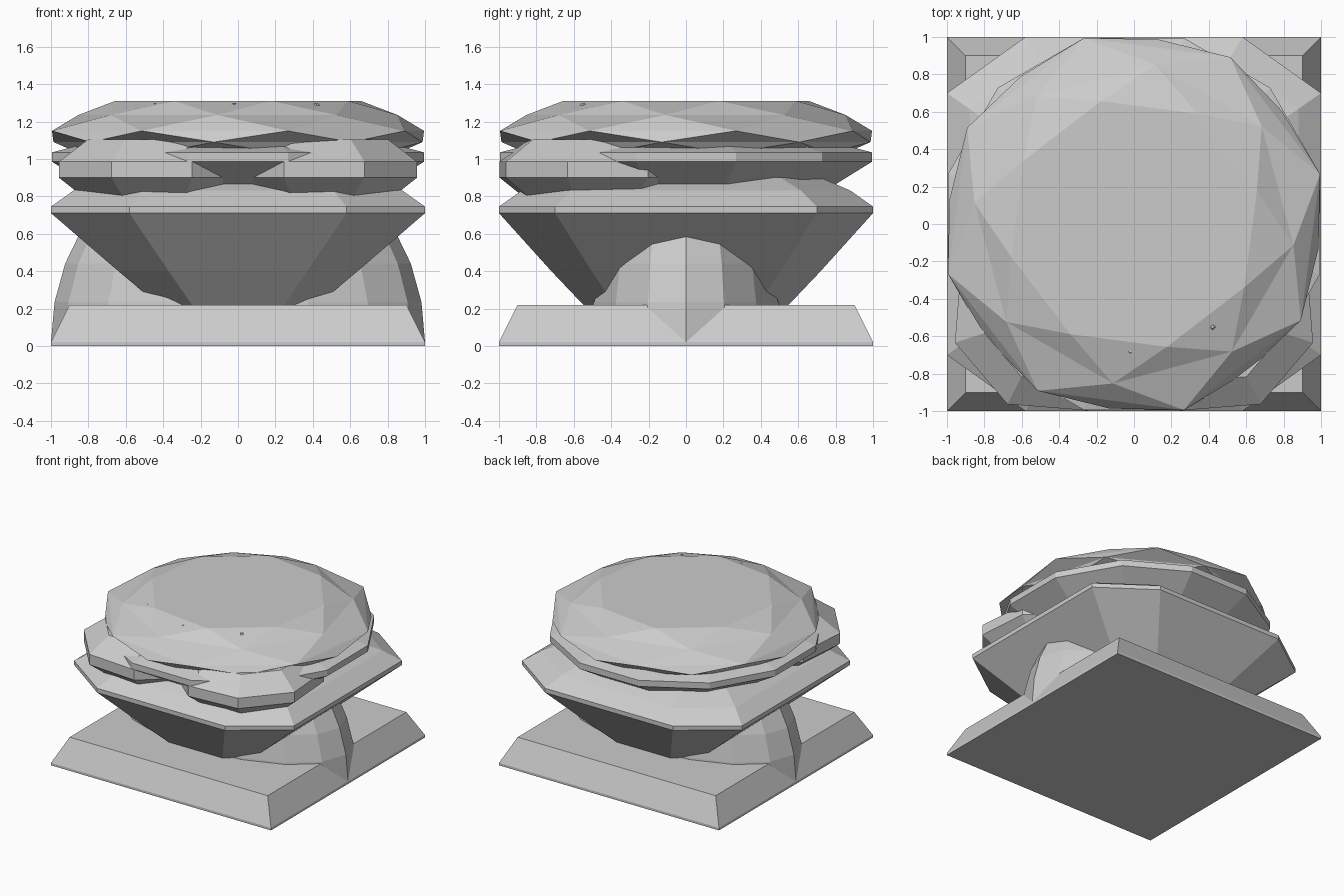
import bpy, bmesh
from math import sin, cos, pi, radians

if "Cube" in bpy.data.objects:
    bpy.data.objects.remove(bpy.data.objects["Cube"])


def loft(name, rings):
    """Capped solid through rings of equal vertex count."""
    bm = bmesh.new()
    loops = [[bm.verts.new(p) for p in r] for r in rings]
    n = len(rings[0])
    for a, b in zip(loops, loops[1:]):
        for i in range(n):
            j = (i + 1) % n
            bm.faces.new((a[i], a[j], b[j], b[i]))
    bm.faces.new(loops[0][::-1])
    bm.faces.new(loops[-1])
    return finish(name, bm)


def finish(name, bm):
    bmesh.ops.recalc_face_normals(bm, faces=bm.faces)
    me = bpy.data.meshes.new(name)
    bm.to_mesh(me)
    bm.free()
    ob = bpy.data.objects.new(name, me)
    bpy.context.collection.objects.link(ob)
    return ob


def ring(n, rx, z, start=0, c=(0, 0), ry=None, flip=1):
    ry = rx if ry is None else ry
    return [(flip * (c[0] + rx * cos(radians(start) + 2 * pi * i / n)),
             c[1] + ry * sin(radians(start) + 2 * pi * i / n), z) for i in range(n)]


# Square bevelled base
def square(h, z):
    return [(-h, -h, z), (h, -h, z), (h, h, z), (-h, h, z)]


loft("base", [square(1, 0), square(1, .02), square(.9, .22)])

# Narrow faceted dome standing across the base
loft("support_dome", [ring(16, cos(a), .02 + 1.1 * sin(a), ry=.54 * cos(a))
                      for a in [radians(11.25 * k) for k in range(7)]])

# Eight-sided lower bun
octagon = [(-.58, -1), (.58, -1), (1, -.7), (1, .7),
           (.58, 1), (-.58, 1), (-1, .7), (-1, -.7)]
steps = [(.40, .53, .2), (.64, .72, .4), (1, 1, .71), (1, 1, .745),
         (.88, .88, .83), (.72, .72, .9)]
loft("lower_bun", [[(x * sx, y * sy, z) for x, y in octagon] for sx, sy, z in steps])

# Thin disc with a sloped underside
loft("filling_disc", [ring(12, r, z, 15) for r, z in
                      [(.72, .80), (1.03, .985), (1.03, 1.035), (.85, 1.08)]])

# Two octagonal slices at the front, mirrored
for side, f in (("right", 1), ("left", -1)):
    loft("slice_" + side, [ring(8, r, z, -18, (.42, -.46), flip=f) for r, z in
                           [(.42, .79), (.565, .9), (.565, .985), (.40, 1.105)]])

# Gem-cut top bun: staggered octagonal rings joined by triangles
bm = bmesh.new()
levels = [(.88, 1.03, 15), (.995, 1.09, 37.5), (1.03, 1.15, 15),
          (.86, 1.235, 37.5), (.68, 1.31, 15)]
loops = [[bm.verts.new(p) for p in ring(8, r, z, s)] for r, z, s in levels]
for a, b, k in zip(loops, loops[1:], range(4)):
    for i in range(8):
        j = (i + 1) % 8
        if k % 2 == 0:
            bm.faces.new((a[i], a[j], b[i]))
            bm.faces.new((a[j], b[j], b[i]))
        else:
            bm.faces.new((a[i], a[j], b[j]))
            bm.faces.new((a[i], b[j], b[i]))
bm.faces.new(loops[0][::-1])
bm.faces.new(loops[-1])
finish("top_bun", bm)

# Small seed tips breaking through the top
for i, (x, y, s) in enumerate([(-.44, -.53, .05), (-.02, -.68, .06), (.42, -.55, .07)]):
    bm = bmesh.new()
    bmesh.ops.create_cone(bm, cap_ends=True, segments=4, radius1=s, radius2=.01, depth=.08)
    ob = finish("seed_%d" % i, bm)
    ob.location = (x, y, 1.255)
